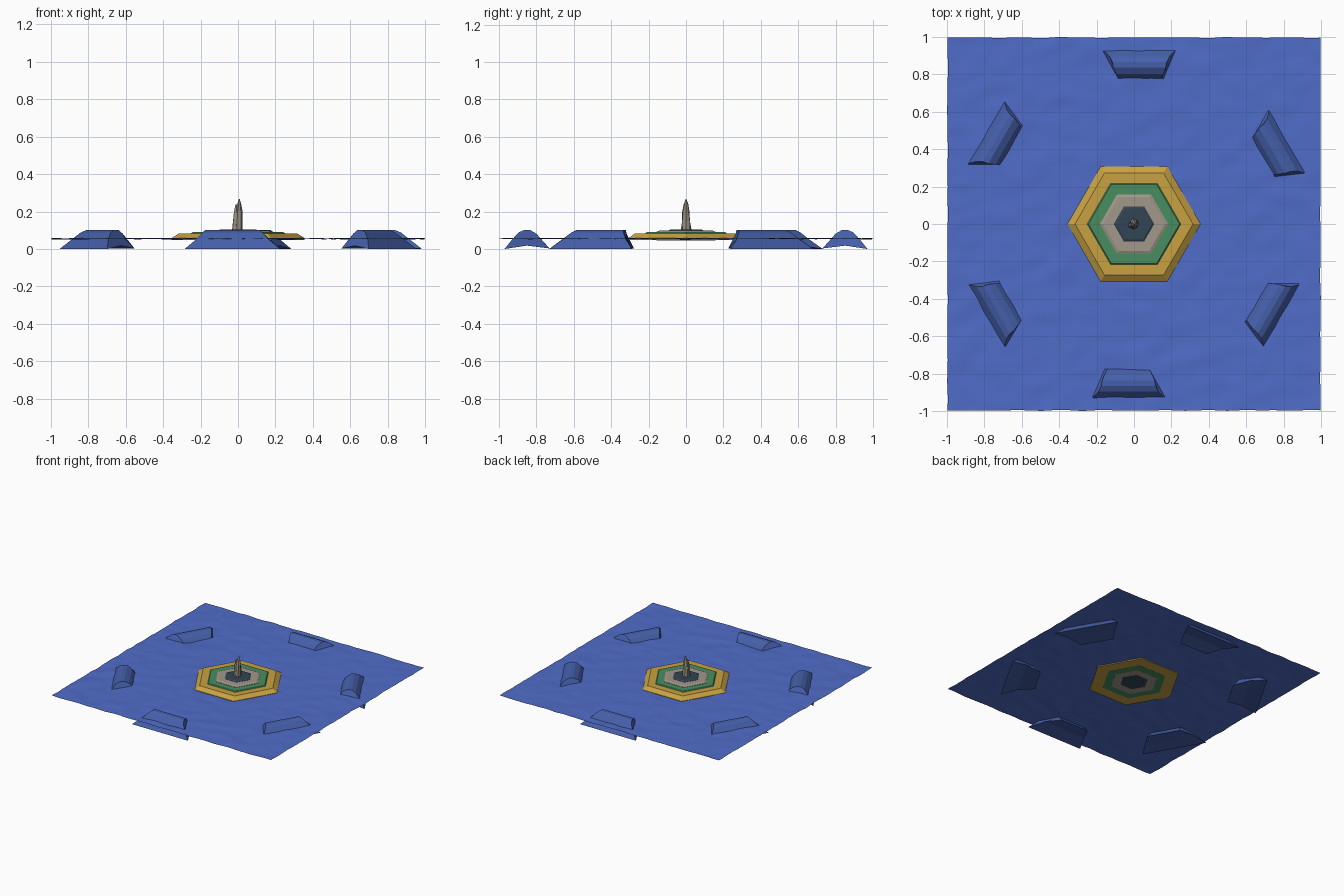
import bpy
import bmesh
import math
from mathutils import Vector, Matrix, noise

if "Cube" in bpy.data.objects:
    bpy.data.objects.remove(bpy.data.objects["Cube"])


def material(name, rgb):
    mat = bpy.data.materials.new(name)
    mat.use_nodes = True
    mat.diffuse_color = (*rgb, 1)
    bsdf = mat.node_tree.nodes["Principled BSDF"]
    bsdf.inputs["Base Color"].default_value = (*rgb, 1)
    return mat


WATER = material("water_blue", (0.08, 0.15, 0.58))
RAMP = material("deep_blue", (0.06, 0.115, 0.40))
SAND = material("sand_yellow", (0.58, 0.36, 0.055))
GRASS = material("grass_green", (0.065, 0.27, 0.12))
STONE = material("pale_stone", (0.36, 0.31, 0.26))
SLATE = material("dark_slate", (0.032, 0.058, 0.09))
ROCK = material("spire_grey", (0.31, 0.27, 0.225))


def finish(bm, name, mat):
    bmesh.ops.recalc_face_normals(bm, faces=bm.faces)
    mesh = bpy.data.meshes.new(name)
    bm.to_mesh(mesh)
    bm.free()
    mesh.materials.append(mat)
    obj = bpy.data.objects.new(name, mesh)
    bpy.context.collection.objects.link(obj)
    return obj


def loft(name, rings, mat):
    """Skin a list of equal-length point rings and cap both ends."""
    bm = bmesh.new()
    loops = [[bm.verts.new(p) for p in ring] for ring in rings]
    n = len(loops[0])
    for a, b in zip(loops, loops[1:]):
        for i in range(n):
            j = (i + 1) % n
            bm.faces.new((a[i], a[j], b[j], b[i]))
    bm.faces.new(loops[0][::-1])
    bm.faces.new(loops[-1])
    return finish(bm, name, mat)


def ring(radius, z, sides, cx=0, cy=0, wobble=0):
    points = []
    for i in range(sides):
        a = math.tau * i / sides
        r = radius * (1 + wobble * math.sin(2.3 * i + 40 * z))
        points.append((cx + r * math.cos(a), cy + r * math.sin(a), z))
    return points


# Rippled water sheet with slightly ragged edges
bm = bmesh.new()
bmesh.ops.create_grid(bm, x_segments=80, y_segments=80, size=0.995)
for v in bm.verts:
    p = v.co.copy()
    v.co.x += 0.005 * noise.noise(p * 9 + Vector((5, 0, 2)))
    v.co.y += 0.005 * noise.noise(p * 9 + Vector((0, 7, 4)))
    v.co.z = 0.055 + 0.005 * noise.noise(Vector((p.x * 9, p.y * 13, 0.5)))
water = finish(bm, "water_surface", WATER)
water.data.polygons.foreach_set("use_smooth", [True] * len(water.data.polygons))
if water.data.polygons[0].normal.z < 0:
    water.data.flip_normals()

# Hexagonal island terraces: bottom radius, top radius, top height
tiers = [
    ("sand_terrace", 0.355, 0.315, 0.083, SAND),
    ("grass_terrace", 0.25, 0.243, 0.090, GRASS),
    ("stone_terrace", 0.182, 0.165, 0.098, STONE),
    ("slate_terrace", 0.108, 0.095, 0.105, SLATE),
]
for i, (name, low, high, top, mat) in enumerate(tiers):
    base = 0.048 - 0.001 * i
    loft(name, [ring(low, base, 6), ring(low, top - 0.025 if i == 0 else top - 0.006, 6),
                ring(high, top, 6)], mat)

# Rough spire with a lower shoulder shard
loft("spire", [ring(0.028, 0.10, 7, 0, 0, 0.12), ring(0.024, 0.15, 7, 0, 0, 0.12),
               ring(0.019, 0.20, 7, 0.003, 0, 0.15), ring(0.011, 0.24, 7, 0.006, 0, 0.15),
               ring(0.002, 0.267, 7, 0.007, 0)], ROCK)
loft("spire_shard", [ring(0.018, 0.10, 5, -0.016, -0.006, 0.1),
                     ring(0.012, 0.20, 5, -0.011, -0.005, 0.1),
                     ring(0.006, 0.237, 5, -0.009, -0.004)], ROCK)

# Six humped ramps around the island: outward distance, height, half length
section = [
    (0.97, 0.0, 0.255), (0.93, 0.05, 0.195), (0.895, 0.088, 0.16),
    (0.865, 0.102, 0.145), (0.835, 0.102, 0.14), (0.80, 0.082, 0.125),
    (0.775, 0.052, 0.113), (0.73, 0.003, 0.13), (0.85, 0.018, 0.19),
]
for k in range(6):
    shift = -0.03 if k == 2 else 0.03
    ends = [[(shift + s * half, d, z) for d, z, half in section] for s in (-1, 1)]
    ramp = loft(f"ramp_{k + 1}", ends, RAMP)
    ramp.data.transform(Matrix.Rotation(math.radians(60 * k), 4, "Z"))
